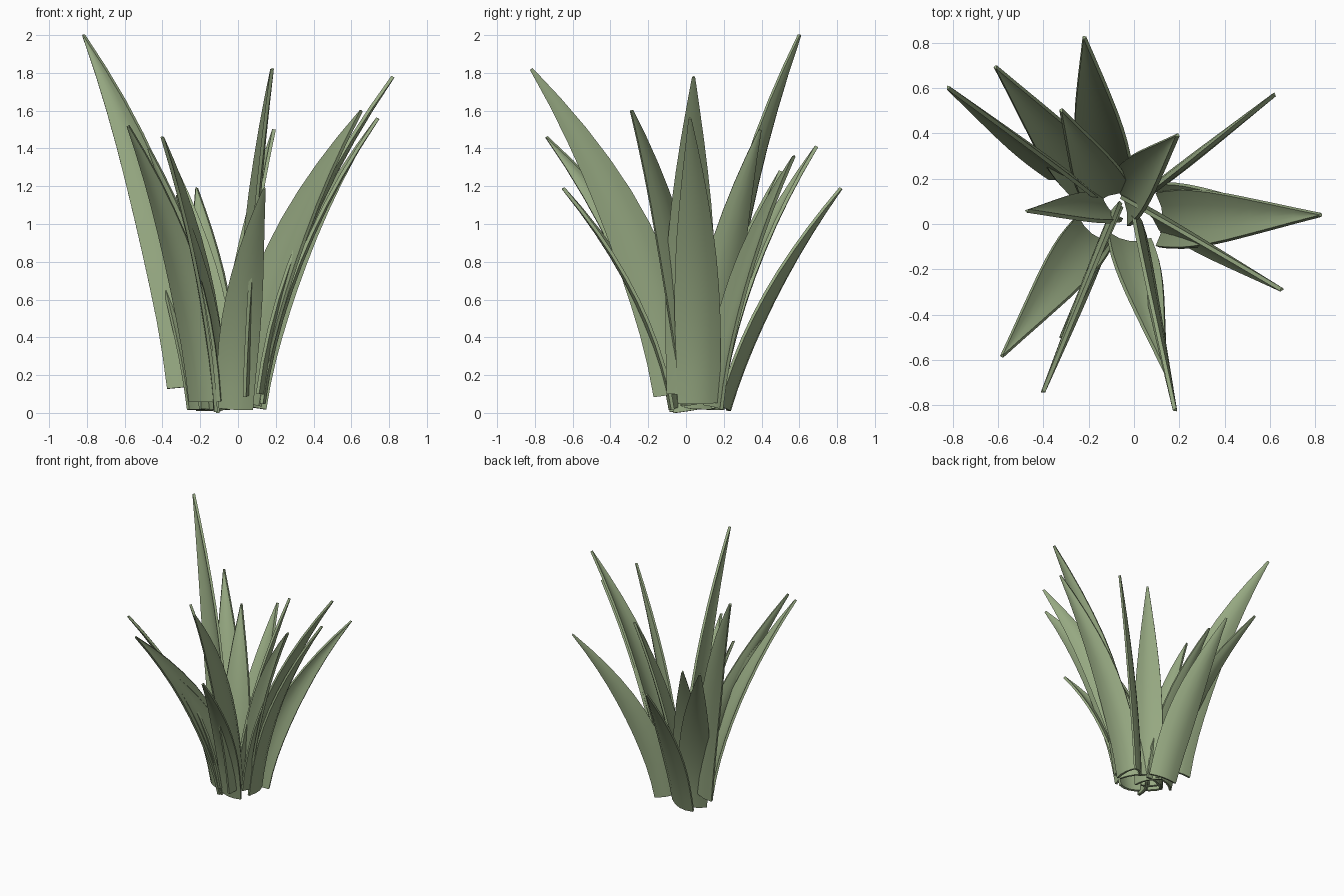
import bpy
from math import radians, cos, sin
from mathutils import Vector

default_cube = bpy.data.objects.get("Cube")
if default_cube:
    bpy.data.objects.remove(default_cube, do_unlink=True)

# Leaf green
leaf_green = bpy.data.materials.new("leaf_green")
leaf_green.use_nodes = True
green = (0.31, 0.4, 0.225, 1)
leaf_green.diffuse_color = green
shader = leaf_green.node_tree.nodes["Principled BSDF"]
shader.inputs["Base Color"].default_value = green
shader.inputs["Roughness"].default_value = 0.7

SEGMENTS = 10      # along the blade
HALF_COLUMNS = 2   # either side of the midrib
CUP = 0.28         # depth of the channel relative to half the width
THICKNESS = 0.018
PROFILE = [(0, 0.92), (0.15, 0.97), (0.35, 1), (0.55, 0.86), (0.75, 0.55), (0.9, 0.25), (1, 0.04)]


def width_at(t):
    """Relative blade width, interpolated along the profile."""
    for (t0, w0), (t1, w1) in zip(PROFILE, PROFILE[1:]):
        if t <= t1:
            return w0 + (w1 - w0) * (t - t0) / (t1 - t0)
    return PROFILE[-1][1]


def make_leaf(name, base, tip, width, facing, lean=0.15):
    """Channelled blade: rises upright, then arches out to a pointed tip.
    facing is the compass angle of the blade's width at its base,
    lean is how far it already tilts outward at the bottom."""
    base, tip = Vector(base), Vector(tip)
    control = base.lerp(tip, lean)
    control.z = (base.z + tip.z) / 2
    across = Vector((cos(radians(facing)), sin(radians(facing)), 0))
    inward = base - tip
    inward.z = 0
    columns = 2 * HALF_COLUMNS + 1
    verts, faces = [], []
    flip = None
    for i in range(SEGMENTS + 1):
        t = i / SEGMENTS
        centre = base.lerp(control, t).lerp(control.lerp(tip, t), t)
        tangent = (control - base).lerp(tip - control, t).normalized()
        side = (across - tangent * across.dot(tangent)).normalized()
        normal = tangent.cross(side)
        if flip is None:
            flip = 1 if normal.dot(inward) >= 0 else -1
        half = width * width_at(t) / 2
        for j in range(columns):
            u = j / HALF_COLUMNS - 1
            lift = CUP * half * (u * u - 0.5) * flip
            verts.append(centre + side * half * u + normal * lift)
    for i in range(SEGMENTS):
        for j in range(columns - 1):
            a = i * columns + j
            quad = (a, a + 1, a + columns + 1, a + columns)
            faces.append(quad if flip > 0 else quad[::-1])
    mesh = bpy.data.meshes.new(name)
    mesh.from_pydata(verts, [], faces)
    mesh.materials.append(leaf_green)
    mesh.shade_smooth()
    leaf = bpy.data.objects.new(name, mesh)
    bpy.context.collection.objects.link(leaf)
    # Fleshy blade with a crisp rim
    solid = leaf.modifiers.new("thickness", 'SOLIDIFY')
    solid.thickness = THICKNESS
    solid.offset = 0
    crisp = leaf.modifiers.new("crisp_rim", 'EDGE_SPLIT')
    crisp.split_angle = radians(45)


# Rosette of leaves: name, base point, tip point, width, facing angle, lean
LEAVES = [
    ("tall_left_leaf", (-.26, .17, .14), (-.82, .6, 2), .26, 156),
    ("tall_front_leaf", (.03, -.05, .1), (.18, -.82, 1.82), .26, -80),
    ("outer_side_leaf", (.12, .02, .1), (.82, .04, 1.78), .26, 90),
    ("front_side_leaf", (.04, .06, .05), (.65, -.29, 1.6), .25, -39),
    ("inner_side_leaf", (.12, .07, .05), (.74, .02, 1.56), .24, 100),
    ("slim_back_leaf", (.08, .15, .03), (.62, .57, 1.36), .17, 37),
    ("low_back_leaf", (-.11, .21, .02), (-.22, .82, 1.19), .24, -14, .28),
    ("back_corner_leaf", (-.17, .16, .02), (-.61, .69, 1.41), .23, 20),
    ("front_corner_leaf", (-.18, -.04, .06), (-.58, -.58, 1.52), .22, 144),
    ("slim_front_leaf", (-.1, .01, .02), (-.4, -.74, 1.46), .21, 72),
    ("low_front_leaf", (-.02, -.07, .02), (.14, -.65, 1.19), .21, -8),
    ("upright_back_leaf", (-.05, .1, .02), (.19, .39, 1.5), .24, 112, .2),
    ("inner_back_leaf", (-.11, .12, .02), (-.32, .5, 1.28), .22, 20),
    ("inner_left_leaf", (-.11, .07, .02), (-.47, .06, 1.4), .17, 130),
    ("inner_front_leaf", (-.09, .01, .01), (-.32, -.5, 1.15), .17, 70),
]
for leaf_data in LEAVES:
    make_leaf(*leaf_data)
